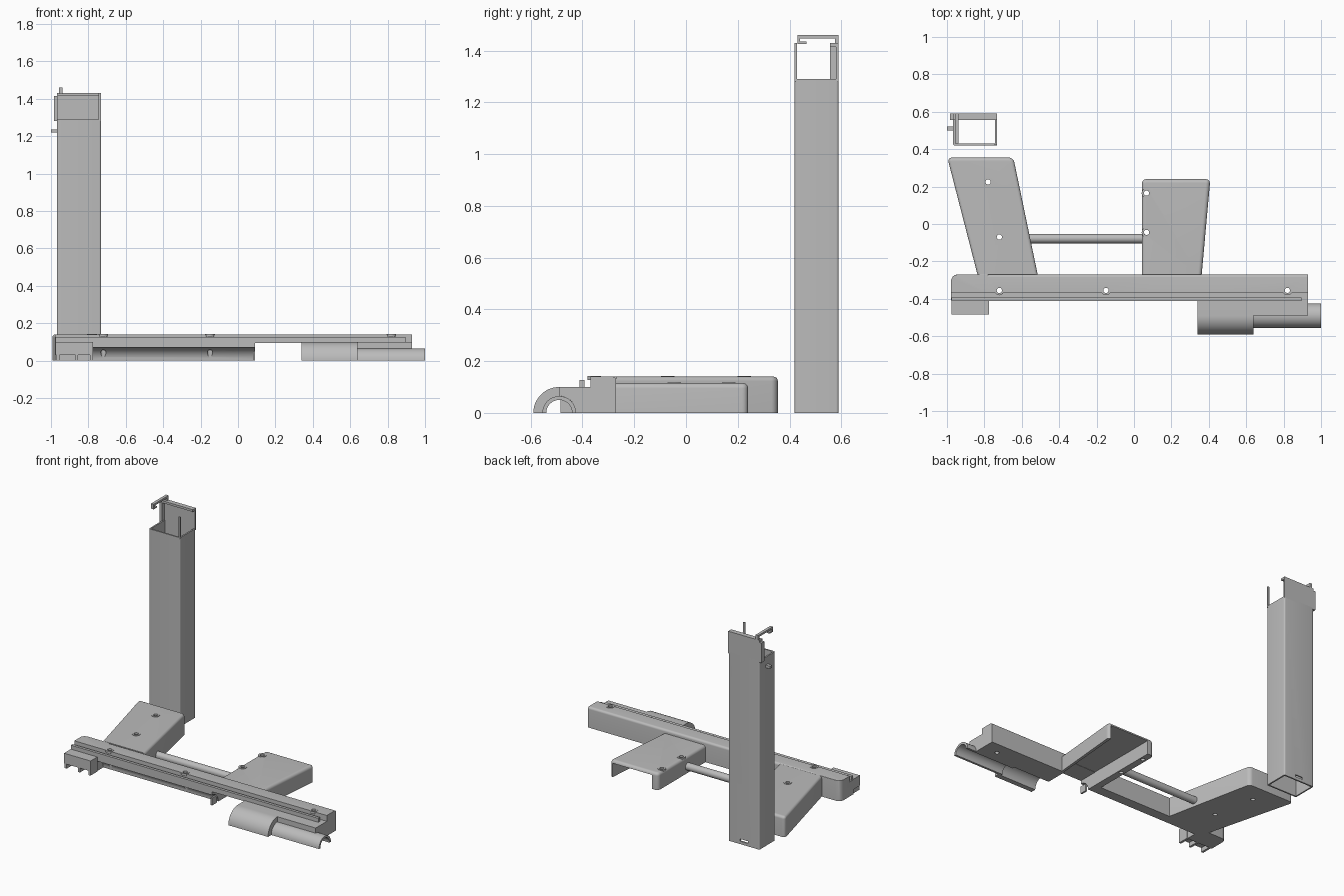
import bpy, bmesh, math
from mathutils import Vector

if "Cube" in bpy.data.objects:
    bpy.data.objects.remove(bpy.data.objects["Cube"], do_unlink=True)

grey = bpy.data.materials.new("plain_grey")
grey.use_nodes = True
COLOUR = (0.5, 0.5, 0.5, 1)
grey.diffuse_color = COLOUR
grey.node_tree.nodes["Principled BSDF"].inputs["Base Color"].default_value = COLOUR


def prism(name, outline, axis, lo, hi, rules=()):
    """Extrude an outline along x (points are y, z) or z (points are x, y).
    Each rule is (radius, test on edge midpoint and direction)."""
    bm = bmesh.new()
    place = (lambda p, t: (t, *p)) if axis == "x" else (lambda p, t: (*p, t))
    face = bm.faces.new([bm.verts.new(place(p, lo)) for p in outline])
    new = bmesh.ops.extrude_face_region(bm, geom=[face])["geom"]
    shift = Vector(place((0, 0), hi - lo))
    bmesh.ops.translate(bm, vec=shift, verts=[g for g in new if isinstance(g, bmesh.types.BMVert)])
    bmesh.ops.recalc_face_normals(bm, faces=bm.faces)
    for radius, test in rules:
        edges = [e for e in bm.edges
                 if test((e.verts[0].co + e.verts[1].co) / 2,
                         (e.verts[1].co - e.verts[0].co).normalized())]
        bmesh.ops.bevel(bm, geom=edges, offset=radius, segments=6, profile=0.5,
                        affect="EDGES", clamp_overlap=True)
    mesh = bpy.data.meshes.new(name)
    bm.to_mesh(mesh)
    bm.free()
    mesh.materials.append(grey)
    obj = bpy.data.objects.new(name, mesh)
    bpy.context.collection.objects.link(obj)
    return obj


def box(name, x, y, z, rules=()):
    return prism(name, [(x[0], y[0]), (x[1], y[0]), (x[1], y[1]), (x[0], y[1])], "z", *z, rules)


def arc(cx, cy, r, start, end, n=16):
    angles = [math.radians(start + (end - start) * i / n) for i in range(n + 1)]
    return [(cx + r * math.cos(a), cy + r * math.sin(a)) for a in angles]


def select(obj):
    bpy.ops.object.select_all(action="DESELECT")
    obj.select_set(True)
    bpy.context.view_layer.objects.active = obj


def cut(obj, cutter):
    mod = obj.modifiers.new("cut", "BOOLEAN")
    mod.operation, mod.solver, mod.object = "DIFFERENCE", "EXACT", cutter
    select(obj)
    bpy.ops.object.modifier_apply(modifier=mod.name)
    bpy.data.objects.remove(cutter, do_unlink=True)


def screw_hole(obj, x, y, top):
    """Through hole with a slightly raised collar."""
    cut(obj, prism("hole_cutter", arc(x, y, 0.014, 0, 345, 23), "z", -0.1, 0.3))
    collar = prism("screw_collar", arc(x, y, 0.026, 0, 345, 23), "z", top - 0.012, top + 0.003)
    cut(collar, prism("collar_cutter", arc(x, y, 0.014, 0, 345, 23), "z", -0.1, 0.3))


def upright(p, d):
    return abs(d.z) > 0.9


# Rail: coved left part, bridge over the gap, solid right part
FRONT, STEP, BACK, LEDGE, TOP = -0.41, -0.37, -0.27, 0.10, 0.14
upper = [(BACK, TOP), (STEP, TOP), (STEP, LEDGE), (FRONT, LEDGE)]
back_edge = (0.015, lambda p, d: abs(d.x) > 0.9 and p.y > BACK - 0.01 and p.z > TOP - 0.01)
end_corner = (0.035, lambda p, d: upright(p, d) and p.x < -0.97 and p.y > BACK - 0.01)
rail_left = prism("rail_left", upper + arc(FRONT, 0, 0.07, 90, 0) + [(BACK, 0)],
                  "x", -0.78, 0.09, [back_edge])
rail_end = prism("rail_end", upper + [(FRONT, 0), (BACK, 0)], "x", -0.978, -0.78,
                 [end_corner, back_edge])
prism("rail_bridge", upper + [(FRONT, 0.093), (BACK, 0.093)], "x", 0.09, 0.34, [back_edge])
rail_right = prism("rail_right", upper + [(FRONT, 0), (BACK, 0)], "x", 0.34, 0.93, [back_edge])
for part, x in ((rail_end, -0.72), (rail_left, -0.72), (rail_left, -0.15), (rail_right, 0.82)):
    if part is not rail_end:
        screw_hole(part, x, -0.355, TOP)
box("rail_rib", (-0.975, 0.895), (-0.412, -0.393), (0.095, 0.127))

# Front clip and small teeth
box("front_clip", (-0.975, -0.775), (-0.485, FRONT), (0.03, LEDGE))
for x in (-0.97, -0.87, -0.79):
    box("clip_tooth", (x, x + 0.015), (-0.485, FRONT), (0, 0.03))
box("cove_tooth", (0.08, 0.092), (FRONT, -0.36), (0, 0.05))

# Half-round hub, its saddle and the half tube
AXIS = -0.49
prism("hub", arc(AXIS, 0, 0.10, 180, 90) + [(FRONT, LEDGE), (FRONT, 0)]
      + arc(AXIS, 0, 0.065, 0, 180), "x", 0.34, 0.64)
prism("saddle", [(AXIS, LEDGE), (FRONT, LEDGE), (FRONT, 0)] + arc(AXIS, 0, 0.065, 0, 90),
      "x", 0.64, 0.93)
prism("half_tube", arc(AXIS, 0, 0.065, 180, 0) + arc(AXIS, 0, 0.05, 0, 180), "x", 0.62, 1.0)

# Slanted solid leg
def leg(name, outline, top, side_radius):
    back = max(p[1] for p in outline)
    return prism(name, outline, "z", 0, top, [
        (0.025, lambda p, d: upright(p, d) and p.y > back - 0.01),
        (side_radius, lambda p, d: not upright(p, d) and p.z > top - 0.005 and p.y > BACK + 0.005)])


slanted_leg = leg("slanted_leg", [(-0.837, BACK), (-0.515, BACK), (-0.645, 0.355), (-0.998, 0.355)],
                  TOP, 0.03)
for x, y in ((-0.78, 0.225), (-0.72, -0.07)):
    screw_hole(slanted_leg, x, y, TOP)

# Hollow leg, open at its back end
hollow_leg = leg("hollow_leg", [(0.042, BACK), (0.362, BACK), (0.408, 0.24), (0.042, 0.24)],
                 0.115, 0.02)
cut(hollow_leg, prism("leg_cutter", [(0.09, -0.3), (0.342, -0.3), (0.392, 0.3), (0.09, 0.3)],
                      "z", -0.1, 0.095))
for y in (0.165, -0.045):
    screw_hole(hollow_leg, 0.067, y, 0.115)

# Cross rod between the legs
prism("cross_rod", arc(-0.078, 0.045, 0.025, 0, 345, 23), "x", -0.6, 0.06)

# Tall open column
X, Y = (-0.968, -0.732), (0.42, 0.59)
column = box("column", X, Y, (0, 1.29), [(0.01, upright)])
cut(column, box("column_cutter", (X[0] + 0.01, X[1] - 0.01), (Y[0] + 0.01, Y[1] - 0.01), (-0.1, 1.5)))
cut(column, box("slot_cutter", (-0.88, -0.82), (0.5, 0.7), (0.02, 0.035)))
box("column_back_plate", X, (0.58, Y[1]), (1.28, 1.43))
box("column_top_lip", X, (0.557, Y[1]), (1.415, 1.43))
box("column_front_strip", (-0.745, X[1]), (Y[0], 0.429), (1.28, 1.43))
box("column_side_tab", (-0.983, X[0] + 0.005), (0.557, Y[1]), (1.28, 1.415))
box("column_side_pin", (-1.0, X[0] + 0.005), (0.5, 0.522), (1.218, 1.236))

# Hook on top of the column
HX = (-0.958, -0.938)
box("hook_post", HX, (0.575, Y[1]), (1.42, 1.46))
box("hook_arm", HX, (0.43, Y[1]), (1.447, 1.46))
box("hook_drop", HX, (0.43, 0.441), (1.425, 1.45))
box("hook_lip", HX, (0.43, 0.465), (1.425, 1.435))

for obj in [o for o in bpy.context.scene.objects if o.type == "MESH"]:
    select(obj)
    bpy.ops.object.shade_smooth_by_angle(angle=math.radians(30))
